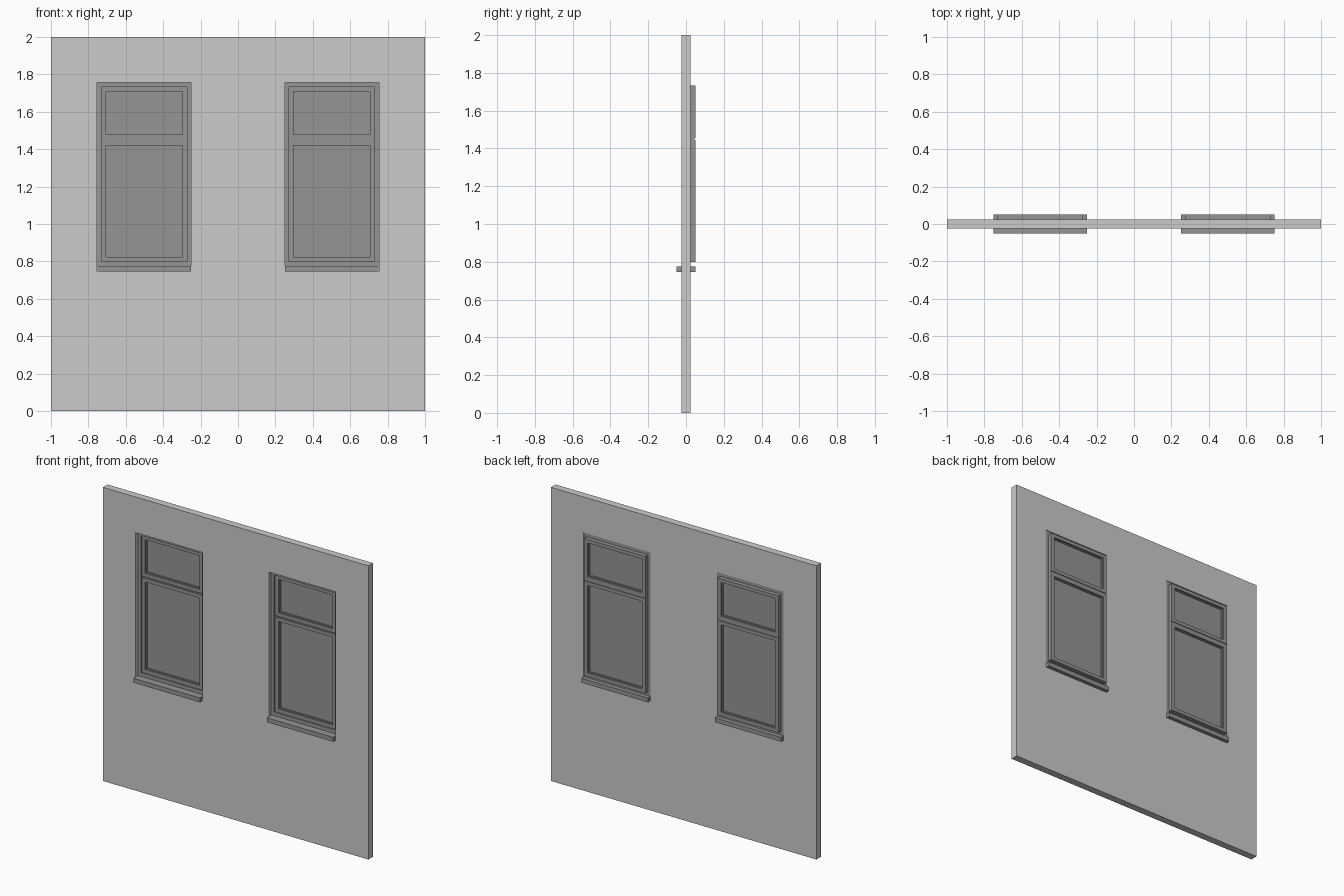
import bpy
from math import pi

if "Cube" in bpy.data.objects:
    bpy.data.objects.remove(bpy.data.objects["Cube"])

DARK = bpy.data.materials.new("dark_grey")
DARK.diffuse_color = (0.3, 0.3, 0.3, 1)
DARK.use_nodes = True
DARK.node_tree.nodes["Principled BSDF"].inputs["Base Color"].default_value = DARK.diffuse_color


def panel(name, outer, holes, y0, y1, mat=None):
    """Flat slab with rectangular holes; rectangles are (x0, x1, z0, z1)."""
    cu = bpy.data.curves.new(name, 'CURVE')
    cu.dimensions = '2D'
    cu.fill_mode = 'BOTH'
    cu.extrude = (y1 - y0) / 2
    for x0, x1, z0, z1 in [outer] + holes:
        sp = cu.splines.new('POLY')
        sp.points.add(3)
        for p, co in zip(sp.points, [(x0, z0), (x1, z0), (x1, z1), (x0, z1)]):
            p.co = (*co, 0, 1)
        sp.use_cyclic_u = True
        sp.use_smooth = False
    tmp = bpy.data.objects.new(name + "_outline", cu)
    bpy.context.collection.objects.link(tmp)
    dg = bpy.context.evaluated_depsgraph_get()
    me = bpy.data.meshes.new_from_object(tmp.evaluated_get(dg))
    bpy.data.objects.remove(tmp)
    me.materials.clear()
    if mat:
        me.materials.append(mat)
    ob = bpy.data.objects.new(name, me)
    ob.rotation_euler.x = pi / 2
    ob.location.y = (y0 + y1) / 2
    bpy.context.collection.objects.link(ob)
    return ob


def rect(cx, half, z0, z1):
    return (cx - half, cx + half, z0, z1)


# wall with two window openings
CENTRES = {"left": -0.502, "right": 0.502}
panel("wall", (-1, 1, 0, 2),
      [rect(c, 0.252, 0.747, 1.757) for c in CENTRES.values()], -0.025, 0.025)

for side, c in CENTRES.items():
    # fixed frame set into the opening
    panel(side + "_frame", rect(c, 0.252, 0.775, 1.757),
          [rect(c, 0.229, 0.80, 1.733)], 0.0, 0.022, DARK)
    # sill running through the wall
    panel(side + "_sill", rect(c, 0.25, 0.745, 0.775), [], -0.05, 0.05, DARK)
    # thin bar between the two sashes
    panel(side + "_transom", rect(c, 0.23, 1.444, 1.456), [], 0.018, 0.045, DARK)
    # upper and lower sashes with glazing bead and pane
    for part, z0, z1 in (("lower", 0.80, 1.445), ("upper", 1.455, 1.733)):
        name = side + "_" + part
        opening = rect(c, 0.204, z0 + 0.024, z1 - 0.024)
        inner = rect(c, 0.197, z0 + 0.031, z1 - 0.031)
        panel(name + "_sash", rect(c, 0.23, z0, z1), [opening], 0.01, 0.05, DARK)
        panel(name + "_bead", opening, [inner], 0.02, 0.04, DARK)
        panel(name + "_pane", inner, [], 0.026, 0.034, DARK)
